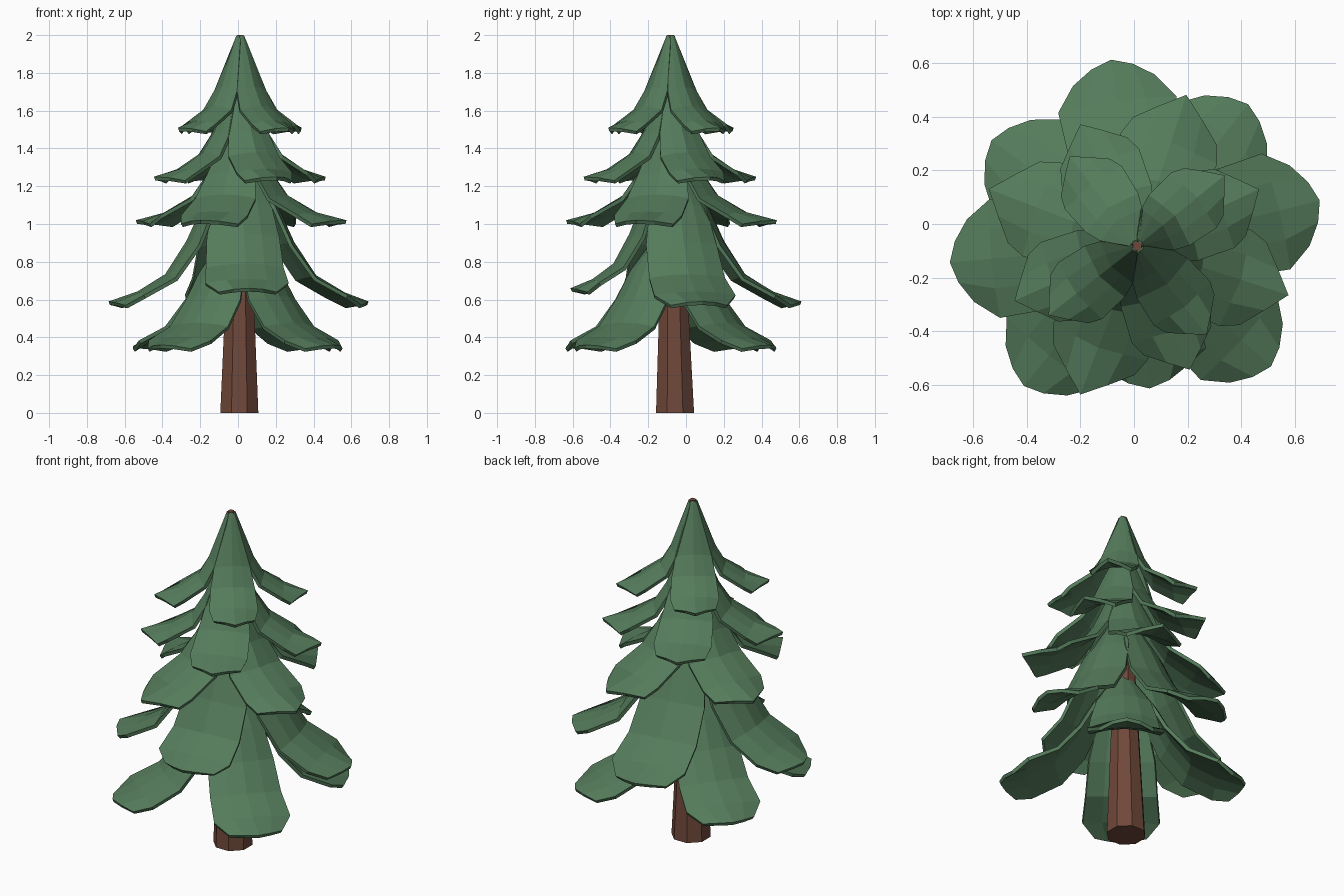
import bpy, bmesh
from math import radians
from mathutils import Matrix, Vector

if "Cube" in bpy.data.objects:
    bpy.data.objects.remove(bpy.data.objects["Cube"])

CENTRE = Vector((0.012, -0.082, 0))

# Bough profiles: (radius, height, half width, edge bow) as fractions of the tier size
ROUND = [(0.08, 1, 0.075, 0.02), (0.28, 0.68, 0.22, 0.057), (0.41, 0.42, 0.275, 0.07),
         (0.57, 0.19, 0.295, 0.05), (0.78, 0.07, 0.317, 0.02), (1, 0, 0.22, 0.11)]
POINTED = [(0.055, 1, 0.055, 0.015), (0.3, 0.44, 0.24, 0.06), (0.44, 0.235, 0.295, 0.065),
           (0.7, 0.08, 0.325, 0.04), (1.02, 0, 0.28, 0.24)]


def material(name, colour):
    m = bpy.data.materials.new(name)
    m.diffuse_color = (*colour, 1)
    m.use_nodes = True
    m.node_tree.nodes["Principled BSDF"].inputs["Base Color"].default_value = m.diffuse_color
    return m


def add_object(name, bm, mat):
    mesh = bpy.data.meshes.new(name)
    bm.to_mesh(mesh)
    bm.free()
    mesh.materials.append(mat)
    ob = bpy.data.objects.new(name, mesh)
    ob.location = CENTRE
    bpy.context.collection.objects.link(ob)
    return ob


def add_bough(bm, profile, angle, size, reach, low, high, power):
    """Curved leaf swept outwards from the trunk."""
    turn = Matrix.Rotation(radians(angle), 3, 'Z')
    grid = []
    for r, h, w, bow in profile:
        line = []
        for k in range(5):
            t = k / 2 - 1
            out = size * (r * reach - bow * abs(t) ** power)
            up = low + (high - low) * h - 0.02 * t * t
            line.append(bm.verts.new(turn @ Vector((out, size * w * t, up))))
        grid.append(line)
    for a, b in zip(grid, grid[1:]):
        for j in range(4):
            bm.faces.new((a[j], b[j], b[j + 1], a[j + 1]))


def add_tier(name, profile, size, low, high, angles, power, short_front=False):
    """Four boughs around the trunk, with thickness."""
    bm = bmesh.new()
    for i, angle in enumerate(angles):
        short = short_front and i == 3
        add_bough(bm, profile, angle, size, 0.76 if short else 1,
                  low + (0.07 if short else 0), high, power)
    ob = add_object(name, bm, green)
    solid = ob.modifiers.new("thickness", 'SOLIDIFY')
    solid.thickness = 0.02
    solid.offset = -1


green = material("needles", (0.09, 0.2, 0.105))
brown = material("bark", (0.16, 0.065, 0.042))

# Trunk: tapered octagon running to the tip, leaning slightly
bm = bmesh.new()
bmesh.ops.create_cone(bm, cap_ends=True, segments=8, radius1=0.109, radius2=0.018, depth=2,
                      matrix=Matrix.Translation((0, 0, 1)) @ Matrix.Rotation(radians(22.5), 4, 'Z'))
for v in bm.verts:
    v.co.y += 0.024 * (1 - v.co.z / 2)
    v.co.x -= 0.005 * (1 - v.co.z / 2)
add_object("trunk", bm, brown)

# Tiers from the ground up
add_tier("bottom_boughs", ROUND, 0.67, 0.36, 0.98, (52, 144, 231, 318), 1.6)
add_tier("lower_boughs", ROUND, 0.7, 0.59, 1.35, (14, 98, 185, 275), 1.6, short_front=True)
add_tier("middle_boughs", POINTED, 0.58, 1.02, 1.6, (72, 159, 249, 342), 1.05)
add_tier("upper_boughs", POINTED, 0.49, 1.25, 1.8, (25, 115, 204, 293), 1.05)
add_tier("top_boughs", POINTED, 0.41, 1.51, 2.0, (39, 127, 218, 308), 1.05)
